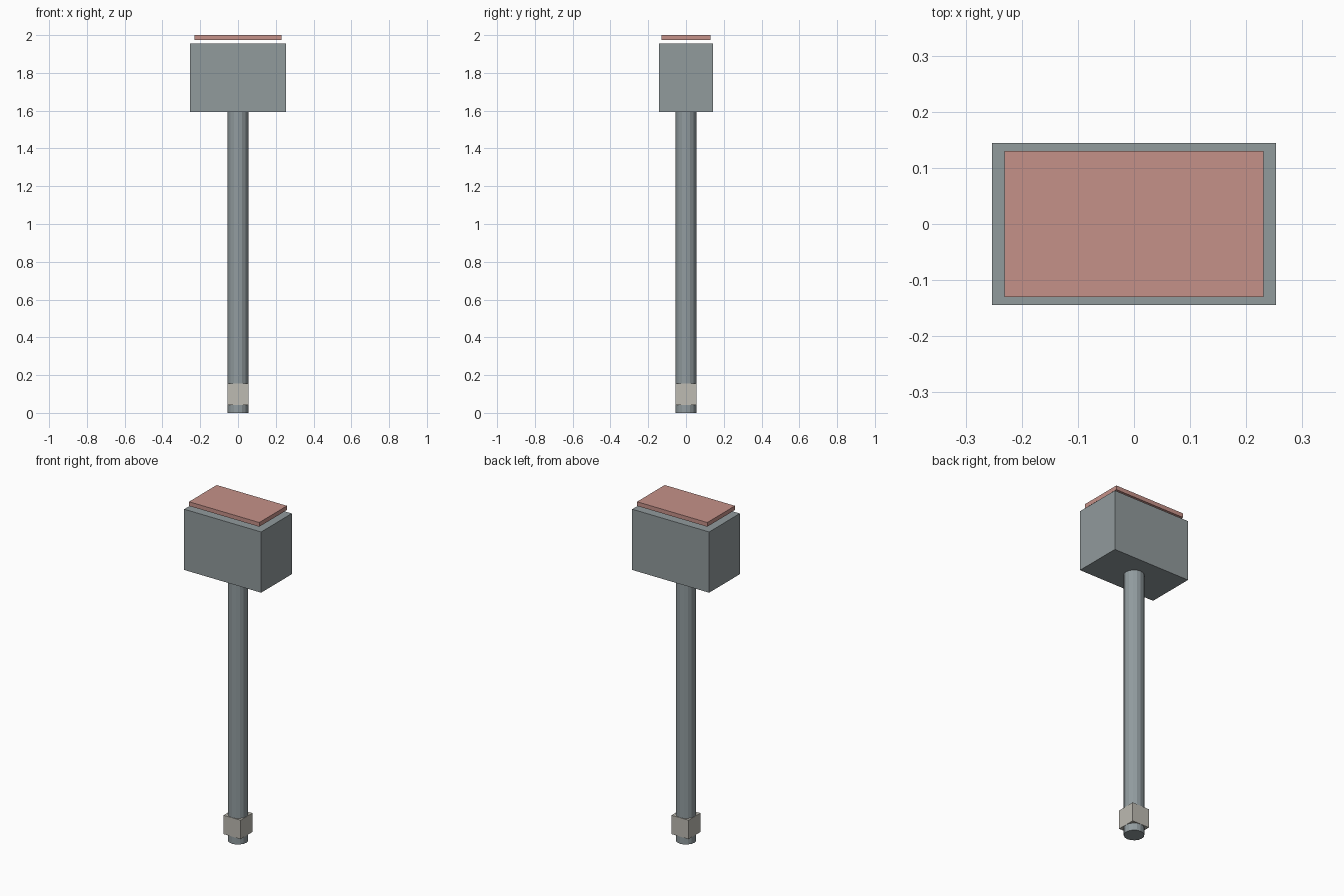
import bpy

if "Cube" in bpy.data.objects:
    bpy.data.objects.remove(bpy.data.objects["Cube"])


def material(name, rgb):
    m = bpy.data.materials.new(name)
    m.diffuse_color = (*rgb, 1.0)
    m.use_nodes = True
    m.node_tree.nodes["Principled BSDF"].inputs["Base Color"].default_value = m.diffuse_color
    return m


steel = material("steel grey", (0.285, 0.325, 0.335))
handle_grey = material("handle grey", (0.285, 0.33, 0.345))
pale = material("pale stone", (0.51, 0.495, 0.445))
pink = material("dusty red", (0.56, 0.285, 0.25))


def box(name, half_x, half_y, z0, z1, mat):
    bpy.ops.mesh.primitive_cube_add(size=1, location=(0, 0, (z0 + z1) / 2))
    ob = bpy.context.object
    ob.name = name
    ob.scale = (2 * half_x, 2 * half_y, z1 - z0)
    bpy.ops.object.transform_apply(location=False, rotation=False, scale=True)
    ob.data.materials.append(mat)
    return ob


# Long faceted handle
bpy.ops.mesh.primitive_cylinder_add(vertices=16, radius=0.055, depth=1.6,
                                    location=(0, 0, 0.8))
handle = bpy.context.object
handle.name = "handle"
handle.data.materials.append(handle_grey)

# Square collar near the foot of the handle
box("collar", 0.056, 0.056, 0.043, 0.155, pale)

# Hammer head
box("head", 0.253, 0.144, 1.594, 1.955, steel)

# Thin plate hovering above the head
box("top_plate", 0.231, 0.13, 1.975, 2.0, pink)
